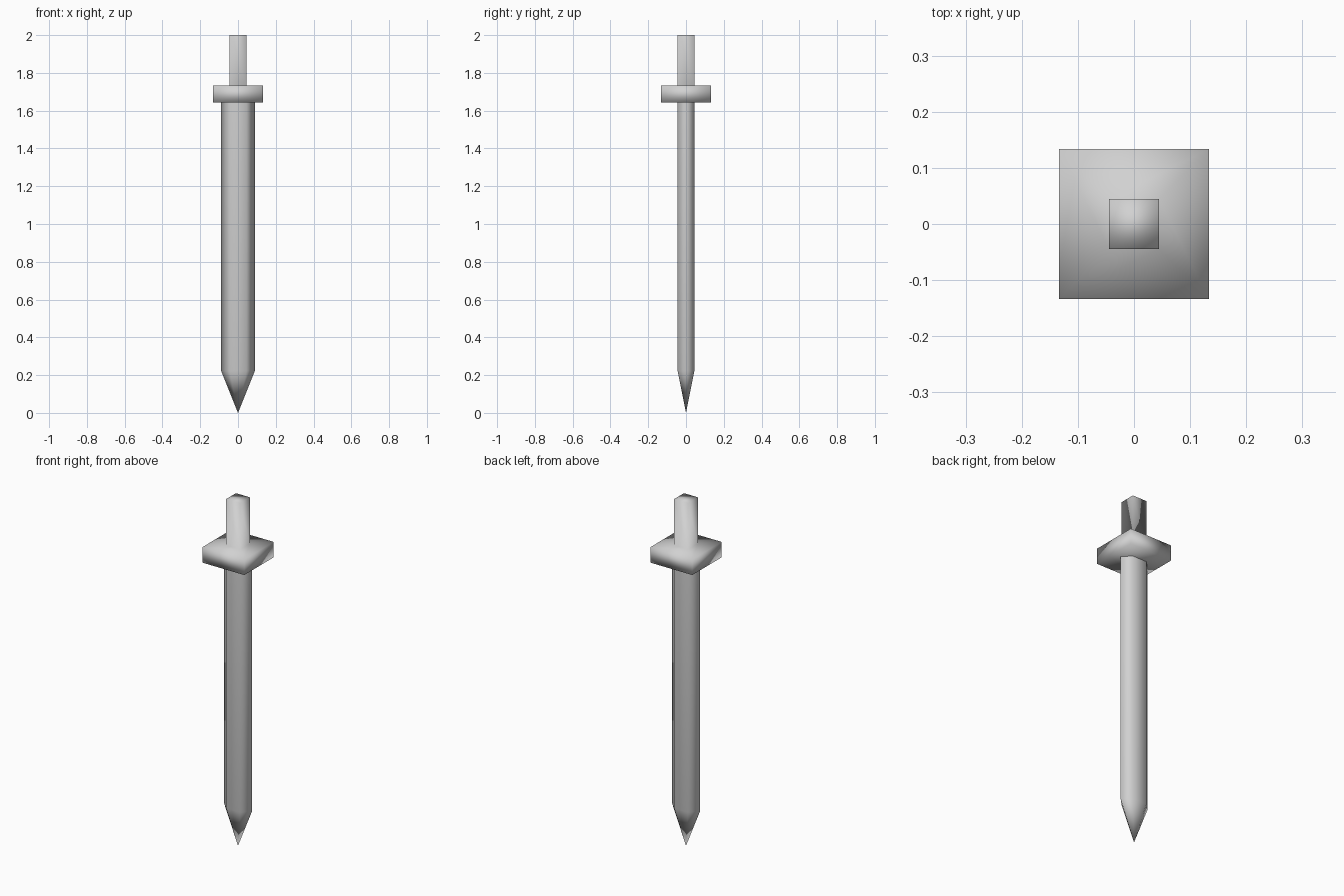
import bpy
import bmesh

if "Cube" in bpy.data.objects:
    bpy.data.objects.remove(bpy.data.objects["Cube"], do_unlink=True)

U = 2 / 22.5            # grip thickness, the unit of all proportions
TIP_TOP = 2.5 * U       # where the blade starts to taper
GUARD_Z = 18.5 * U      # underside of the guard

steel = bpy.data.materials.new("grey_steel")
steel.use_nodes = True
colour = (0.64, 0.64, 0.64, 1)
steel.diffuse_color = colour
steel.node_tree.nodes["Principled BSDF"].inputs["Base Color"].default_value = colour


def finish(name, bm):
    """Turn a bmesh into a smooth shaded object."""
    bmesh.ops.recalc_face_normals(bm, faces=bm.faces)
    for f in bm.faces:
        f.smooth = True
    mesh = bpy.data.meshes.new(name)
    bm.to_mesh(mesh)
    bm.free()
    mesh.materials.append(steel)
    obj = bpy.data.objects.new(name, mesh)
    bpy.context.collection.objects.link(obj)
    return obj


def extrude_up(bm, face, height):
    """Extrude one face straight up and return the new cap."""
    cap = bmesh.ops.extrude_discrete_faces(bm, faces=[face])["faces"][0]
    bmesh.ops.translate(bm, verts=cap.verts, vec=(0, 0, height))
    return cap


# Blade: flat hexagonal section tapering to a point
bm = bmesh.new()
section = [(-1, 0), (-0.5, -0.5), (0.5, -0.5), (1, 0), (0.5, 0.5), (-0.5, 0.5)]
ring = [bm.verts.new((x * U, y * U, TIP_TOP)) for x, y in section]
top = [bm.verts.new((x * U, y * U, GUARD_Z)) for x, y in section]
tip = bm.verts.new((0, 0, 0))
for i in range(6):
    j = (i + 1) % 6
    bm.faces.new((ring[i], ring[j], top[j], top[i]))
    bm.faces.new((tip, ring[j], ring[i]))
finish("blade", bm)

# Hilt: square guard with the square grip extruded from its top
bm = bmesh.new()
h = 1.5 * U
base = bm.faces.new([bm.verts.new((x, y, GUARD_Z))
                     for x, y in ((-h, -h), (h, -h), (h, h), (-h, h))])
corners = list(base.verts)
guard_top = extrude_up(bm, base, U)
bmesh.ops.inset_individual(bm, faces=[guard_top], thickness=U, use_even_offset=True)
extrude_up(bm, guard_top, 3 * U)
# Close the underside of the guard
bm.verts.ensure_lookup_table()
low = [v for v in bm.verts if abs(v.co.z - GUARD_Z) < 1e-4]
bmesh.ops.contextual_create(bm, geom=low)
finish("guard_and_grip", bm)
